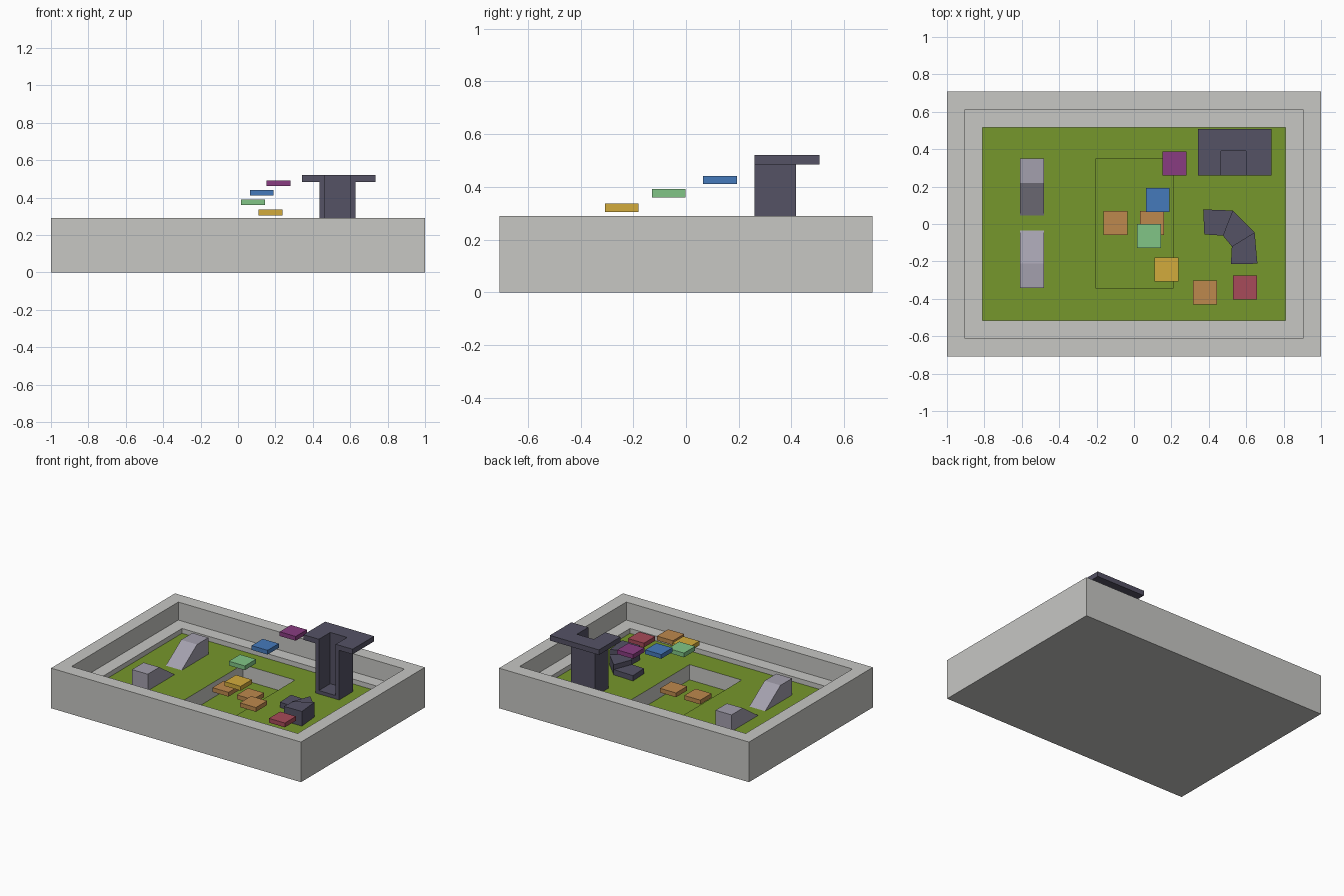
import bpy, bmesh

if "Cube" in bpy.data.objects:
    bpy.data.objects.remove(bpy.data.objects["Cube"])


def mat(name, rgb):
    m = bpy.data.materials.new(name)
    m.diffuse_color = (*rgb, 1)
    m.use_nodes = True
    m.node_tree.nodes["Principled BSDF"].inputs["Base Color"].default_value = m.diffuse_color
    return m


STONE = mat("stone_grey", (0.57, 0.57, 0.55))
GRASS = mat("grass_green", (0.18, 0.31, 0.025))
SLATE = mat("dark_slate", (0.09, 0.085, 0.13))
LILAC = mat("lilac_grey", (0.37, 0.35, 0.42))
ORANGE = mat("orange", (0.51, 0.25, 0.075))
RED = mat("red", (0.39, 0.07, 0.1))
PURPLE = mat("purple", (0.25, 0.045, 0.22))
BLUE = mat("blue", (0.06, 0.195, 0.5))
MINT = mat("mint_green", (0.22, 0.56, 0.24))
YELLOW = mat("yellow", (0.65, 0.41, 0.045))

GROUND = 0.125


def finish(bm, name, *mats):
    bmesh.ops.recalc_face_normals(bm, faces=bm.faces)
    me = bpy.data.meshes.new(name)
    bm.to_mesh(me)
    bm.free()
    for m in mats:
        me.materials.append(m)
    ob = bpy.data.objects.new(name, me)
    bpy.context.collection.objects.link(ob)
    return ob


def extrude(name, points, move, m):
    """Solid made by pushing a flat 3D outline along a vector."""
    bm = bmesh.new()
    f = bm.faces.new([bm.verts.new(p) for p in points])
    new = bmesh.ops.extrude_face_region(bm, geom=[f], use_keep_orig=True)["geom"]
    bmesh.ops.translate(bm, vec=move, verts=[v for v in new if isinstance(v, bmesh.types.BMVert)])
    return finish(bm, name, m)


def prism(name, outline, z0, z1, m):
    return extrude(name, [(x, y, z0) for x, y in outline], (0, 0, z1 - z0), m)


def box(name, x0, x1, y0, y1, z0, z1, m):
    return prism(name, [(x0, y0), (x1, y0), (x1, y1), (x0, y1)], z0, z1, m)


# Walled garden: rectangular loops from the base, over the rim, down to the pit
levels = [(-1, 1, -0.708, 0.708, 0), (-1, 1, -0.708, 0.708, 0.29),
          (-0.905, 0.905, -0.61, 0.61, 0.29), (-0.905, 0.905, -0.61, 0.61, 0.16),
          (-0.81, 0.81, -0.517, 0.517, 0.16), (-0.81, 0.81, -0.517, 0.517, GROUND),
          (-0.205, 0.212, -0.343, 0.348, GROUND), (-0.205, 0.212, -0.343, 0.348, 0.015)]
bm = bmesh.new()
loops = [[bm.verts.new((x, y, z)) for x, y in ((a, c), (b, c), (b, d), (a, d))]
         for a, b, c, d, z in levels]
for lo, hi in zip(loops, loops[1:]):
    for i in range(4):
        j = (i + 1) % 4
        bm.faces.new((lo[i], lo[j], hi[j], hi[i]))
bm.faces.new(loops[0][::-1])
bm.faces.new(loops[-1])
bmesh.ops.recalc_face_normals(bm, faces=bm.faces)
for f in bm.faces:  # lawn and pit floor are the low upward faces
    if f.normal.z > 0.9 and f.calc_center_median().z < 0.14:
        f.material_index = 1
finish(bm, "walled_garden", STONE, GRASS)

# Floating platforms: name, centre x, centre y, top z, colour
S = 0.064
for name, x, y, top, m in [
        ("platform_purple", 0.216, 0.323, 0.492, PURPLE),
        ("platform_blue", 0.127, 0.129, 0.442, BLUE),
        ("platform_mint", 0.081, -0.065, 0.391, MINT),
        ("platform_yellow", 0.173, -0.244, 0.336, YELLOW),
        ("platform_orange_high", 0.38, -0.366, 0.285, ORANGE),
        ("platform_red", 0.594, -0.34, 0.22, RED),
        ("pit_platform_left", -0.099, 0.005, 0.125, ORANGE),
        ("pit_platform_right", 0.096, 0.005, 0.125, ORANGE)]:
    box(name, x - S, x + S, y - S, y + S, top - 0.031, top, m)

# Tower: hollow shaft open to the front, with a slotted deck on top
X0, X1, Y0, Y1 = 0.465, 0.6, 0.26, 0.39


def slotted(a, b, back):
    return [(a, Y0), (X0, Y0), (X0, Y1), (X1, Y1), (X1, Y0), (b, Y0), (b, back), (a, back)]


prism("tower_shaft", slotted(0.437, 0.627, 0.417), GROUND, 0.484, SLATE)
prism("tower_deck", slotted(0.342, 0.735, 0.507), 0.484, 0.521, SLATE)
box("tower_floor", X0, X1, Y0, Y1, GROUND, 0.15, SLATE)

# Curved stair: three steps between an outer and an inner edge
outer = [(0.37, 0.078), (0.528, 0.072), (0.645, -0.045), (0.66, -0.212)]
inner = [(0.376, -0.056), (0.475, -0.062), (0.523, -0.12), (0.518, -0.215)]
for i in range(3):
    prism(f"stair_step_{i + 1}", [outer[i], outer[i + 1], inner[i + 1], inner[i]],
          GROUND, 0.163 + 0.034 * i, SLATE)

# Two ramps facing each other: side profile pushed across x
for name, low, mid, high in [("ramp_back", 0.045, 0.22, 0.35), ("ramp_front", -0.035, -0.21, -0.343)]:
    side = [(low, GROUND), (mid, 0.245), (high, 0.245), (high, GROUND)]
    extrude(name, [(-0.609, y, z) for y, z in side], (0.127, 0, 0), LILAC)
